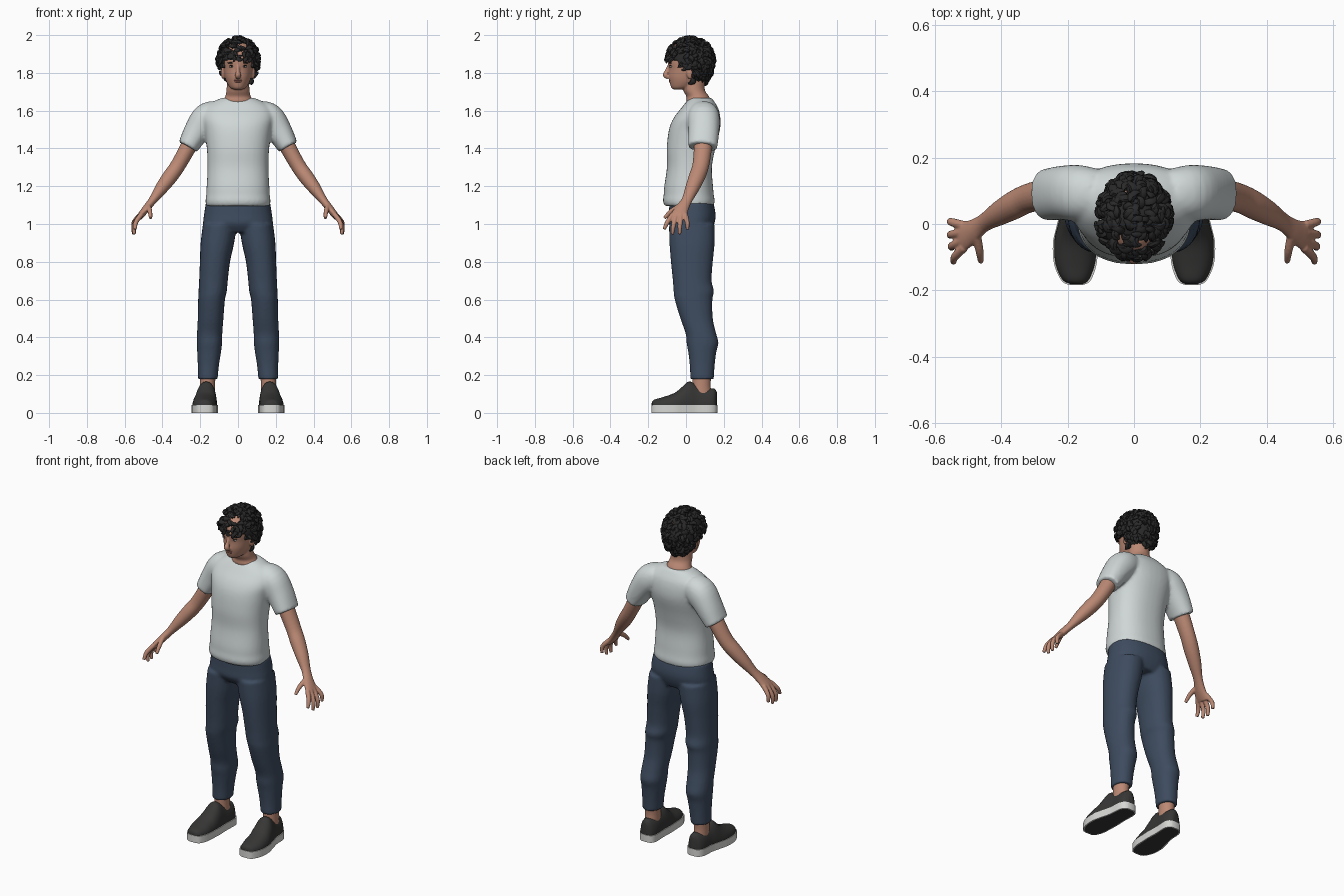
import bpy, bmesh, math, random
from mathutils import Vector, Matrix

if "Cube" in bpy.data.objects:
    bpy.data.objects.remove(bpy.data.objects["Cube"])

random.seed(4)
X, Y, Z = Vector((1, 0, 0)), Vector((0, 1, 0)), Vector((0, 0, 1))


def material(name, rgb):
    m = bpy.data.materials.new(name)
    m.diffuse_color = (*rgb, 1)
    m.use_nodes = True
    m.node_tree.nodes["Principled BSDF"].inputs["Base Color"].default_value = m.diffuse_color
    return m


SKIN = material("skin", (0.50, 0.25, 0.175))
LIP = material("lip", (0.36, 0.14, 0.11))
SHIRT = material("shirt_grey", (0.63, 0.68, 0.68))
DENIM = material("denim_blue", (0.048, 0.072, 0.115))
HAIR = material("hair_black", (0.022, 0.022, 0.023))
SHOE = material("shoe_charcoal", (0.038, 0.037, 0.036))
SOLE = material("sole_white", (0.68, 0.68, 0.66))
EYE = material("eye_white", (0.60, 0.56, 0.53))


def spline(keys, steps):
    """Catmull-Rom interpolation of equal-length tuples."""
    out = []
    for i in range(len(keys) - 1):
        a, b, c, d = (keys[max(0, min(len(keys) - 1, i + k))] for k in (-1, 0, 1, 2))
        for s in range(steps):
            t = s / steps
            out.append([0.5 * (2 * q + (r - p) * t + (2 * p - 5 * q + 4 * r - w) * t * t
                               + (3 * q - p - 3 * r + w) * t ** 3)
                        for p, q, r, w in zip(a, b, c, d)])
    return out + [list(keys[-1])]


def loft(bm, keys, s=1, n=24, steps=4, ref=Y, flat=False, p=2.0):
    """Skin elliptical rings (x, y, z, ru, rv) along a path; s=-1 mirrors in x."""
    path = spline(keys, steps)
    pts = [Vector(k[:3]) for k in path]
    rings = []
    for i, k in enumerate(path):
        t = Z if flat else (pts[min(i + 1, len(pts) - 1)] - pts[max(i - 1, 0)]).normalized()
        v = (ref - t * ref.dot(t)).normalized()
        u = v.cross(t)
        ring = []
        for j in range(n):
            c, d = math.cos(math.tau * j / n), math.sin(math.tau * j / n)
            c, d = (math.copysign(abs(e) ** (2 / p), e) for e in (c, d))
            co = pts[i] + u * c * k[3] + v * d * k[4]
            ring.append(bm.verts.new((co.x * s, co.y, co.z)))
        rings.append(ring)
    for a, b in zip(rings, rings[1:]):
        for j in range(n):
            bm.faces.new((a[j], a[(j + 1) % n], b[(j + 1) % n], b[j]))
    bm.faces.new(rings[0])
    bm.faces.new(rings[-1])


def band(z, rx, front, back, cx=0):
    """Horizontal body ring given its front and back y."""
    return (cx, (front + back) / 2, z, rx, (back - front) / 2)


def blob(bm, loc, size, sub=3):
    return bmesh.ops.create_icosphere(
        bm, subdivisions=sub, radius=1,
        matrix=Matrix.Translation(loc) @ Matrix.Diagonal((*size, 1)))["verts"]


def finish(bm, name, mats, voxel=0, relax=3):
    bmesh.ops.recalc_face_normals(bm, faces=bm.faces)
    me = bpy.data.meshes.new(name)
    bm.to_mesh(me)
    bm.free()
    for m in mats:
        me.materials.append(m)
    ob = bpy.data.objects.new(name, me)
    bpy.context.collection.objects.link(ob)
    bpy.context.view_layer.objects.active = ob
    ob.select_set(True)
    bpy.ops.object.shade_smooth_by_angle(angle=math.radians(45))
    ob.select_set(False)
    if voxel:  # fuse overlapping volumes into one smooth skin
        r = ob.modifiers.new("fuse", 'REMESH')
        r.mode, r.voxel_size, r.use_smooth_shade = 'VOXEL', voxel, True
        f = ob.modifiers.new("relax", 'SMOOTH')
        f.factor, f.iterations = 0.5, relax
    return ob


# Shirt: torso and two sleeves
bm = bmesh.new()
loft(bm, [band(*k) for k in (
    (1.095, .168, -.112, .146), (1.12, .172, -.122, .152), (1.155, .168, -.118, .147),
    (1.20, .166, -.115, .143), (1.30, .161, -.101, .137), (1.40, .165, -.102, .155),
    (1.50, .178, -.090, .180), (1.56, .190, -.066, .182), (1.61, .180, -.028, .172),
    (1.645, .135, .000, .152), (1.668, .085, .022, .135))], n=40, flat=True, p=2.3)
for s in (1, -1):
    loft(bm, [(.11, .09, 1.585, .07, .075), (.165, .093, 1.56, .08, .085),
              (.215, .094, 1.495, .070, .082), (.266, .088, 1.408, .055, .078)], s, p=2.2)
finish(bm, "t_shirt", [SHIRT], 0.009, 5)

# Trousers: hips and two legs
bm = bmesh.new()
loft(bm, [band(*k) for k in ((.955, .165, -.06, .13), (1.0, .184, -.09, .15),
                             (1.05, .180, -.09, .157), (1.115, .170, -.088, .145))],
     n=36, flat=True, p=2.3)
LEG = ((.178, .052, .023, .147, .16), (.25, .056, .020, .152, .157),
       (.32, .063, .012, .160, .153), (.37, .067, .003, .172, .151),
       (.42, .067, -.002, .160, .150), (.50, .068, -.030, .142, .145),
       (.60, .071, -.060, .140, .140), (.645, .075, -.066, .148, .134),
       (.70, .076, -.070, .136, .130), (.80, .080, -.080, .142, .122),
       (.90, .089, -.088, .152, .109), (1.0, .090, -.090, .152, .096))
for s in (1, -1):
    loft(bm, [band(*k) for k in LEG], s, flat=True, p=2.2)
finish(bm, "trousers", [DENIM], 0.009, 3)

# Head, nose, ears and neck
bm = bmesh.new()
loft(bm, [band(*k) for k in (
    (1.712, .022, -.066, -.02), (1.722, .042, -.078, .03), (1.75, .060, -.087, .08),
    (1.78, .070, -.092, .10), (1.82, .077, -.091, .115), (1.86, .081, -.097, .125),
    (1.91, .080, -.090, .125), (1.95, .060, -.060, .10), (1.972, .02, 0, .04))],
     n=36, flat=True)
loft(bm, [band(*k) for k in (
    (1.59, .080, .03, .13), (1.645, .083, .002, .132), (1.675, .068, .002, .122),
    (1.71, .061, -.015, .10), (1.77, .058, -.02, .10))], flat=True)
loft(bm, [(0, -.086, 1.848, .006, .008), (0, -.099, 1.812, .010, .012),
          (0, -.108, 1.789, .016, .015), (0, -.094, 1.774, .013, .010)], n=16)
for s in (1, -1):
    blob(bm, (s * .079, .022, 1.80), (.012, .019, .033))
finish(bm, "head", [SKIN], 0.005, 3)

# Face details
bm = bmesh.new()
blob(bm, (0, -.0835, 1.760), (.022, .007, .0035))
blob(bm, (0, -.0825, 1.753), (.018, .008, .0045))
finish(bm, "lips", [LIP])
for s, side in ((1, "left"), (-1, "right")):
    for part, loc, size, mat in (
            ("eye", (.034, -.080, 1.833), (.013, .007, .0055), EYE),
            ("iris", (.034, -.084, 1.833), (.005, .0045, .005), HAIR),
            ("upper_lid", (.034, -.0815, 1.839), (.016, .0075, .002), HAIR),
            ("eyebrow", (.036, -.083, 1.853), (.020, .007, .004), HAIR)):
        bm = bmesh.new()
        blob(bm, (s * loc[0], *loc[1:]), size, 2)
        finish(bm, f"{side}_{part}", [mat])

# Curly hair: a trimmed cap covered with short curls
CROWN = Vector((0, .022, 1.868))


def hairline(y):
    return 1.862 if y < -.045 else 1.825 if y < .03 else 1.752


def scalp(d):
    return CROWN + Vector((d.x * .099, d.y * .117, d.z * (.108 if d.z > 0 else .15)))


bm = bmesh.new()
for v in blob(bm, (0, 0, 0), (1, 1, 1), 4):
    co = scalp(v.co)
    if co.z < hairline(co.y):
        co = Vector((co.x * .7, .03 + (co.y - .03) * .7, hairline(co.y)))
    v.co = co
count = 0
while count < 270:
    n = Vector([random.gauss(0, 1) for _ in range(3)]).normalized()
    p = scalp(n)
    if p.z < hairline(p.y) + .012:
        continue
    count += 1
    rnd = Vector([random.uniform(-1, 1) for _ in range(3)])
    d = rnd - Z * .5
    d = (d - n * d.dot(n)).normalized()
    e = n.cross(d) * random.choice((-1, 1))
    g = random.uniform(.75, 1.15)
    keys = [(p - n * .006, .008), (p + (d * .010 + n * .008) * g, .012),
            (p + (d * .023 + n * .012 + e * .007) * g, .010),
            (p + (d * .028 + n * .010 + e * .020) * g, .003)]
    loft(bm, [(*c, r * g, r * g * .8) for c, r in keys], n=7, steps=2, ref=n)
finish(bm, "curly_hair", [HAIR])

# Arms with hands
ARM = [(.20, .095, 1.53, .045, .05), (.262, .090, 1.41, .043, .048),
       (.318, .078, 1.31, .040, .044), (.36, .058, 1.25, .040, .043),
       (.405, .033, 1.19, .034, .037), (.452, .004, 1.125, .022, .028),
       (.487, -.022, 1.08, .020, .036), (.515, -.036, 1.045, .017, .045),
       (.524, -.040, 1.028, .012, .042)]
FINGERS = [((.512, -.070, 1.05), (.540, -.098, 1.01), (.545, -.116, .972)),
           ((.515, -.050, 1.05), (.549, -.066, .995), (.549, -.072, .945)),
           ((.517, -.026, 1.05), (.552, -.032, .995), (.552, -.034, .945)),
           ((.515, -.004, 1.05), (.551, .006, 1.01), (.553, .008, .970)),
           ((.475, -.035, 1.095), (.466, -.082, 1.065), (.462, -.114, 1.030))]
for s, side in ((1, "left"), (-1, "right")):
    bm = bmesh.new()
    loft(bm, ARM, s)
    for f in FINGERS:
        loft(bm, [(*c, r, r) for c, r in zip(f, (.014, .0125, .009))], s, n=12)
    finish(bm, f"{side}_arm", [SKIN], 0.004, 3)

# Ankles and shoes: table rows are y, centre x, half width, top z
LAST = [(-.181, .175, .018, .055), (-.168, .175, .040, .070), (-.12, .177, .060, .084),
        (-.06, .177, .064, .106), (-.02, .172, .061, .138), (.015, .168, .056, .166),
        (.06, .163, .050, .150), (.12, .160, .049, .131), (.15, .158, .038, .128),
        (.163, .158, .018, .110)]
for s, side in ((1, "left"), (-1, "right")):
    bm = bmesh.new()
    loft(bm, [band(*k) for k in ((.10, .040, .03, .135, .162), (.15, .040, .035, .13, .162),
                                 (.21, .043, .035, .135, .16))], s, flat=True)
    finish(bm, f"{side}_ankle", [SKIN])

    bm = bmesh.new()
    loft(bm, [(cx, y, .035, w, top - .035) for y, cx, w, top in LAST], s,
         n=28, ref=Z, p=2.3)
    for v in bm.verts:
        v.co.z = max(v.co.z, .03)
    finish(bm, f"{side}_shoe_upper", [SHOE])

    # Sole: extruded footprint with a dark tread inset underneath
    bm = bmesh.new()
    rows = spline(LAST, 4)
    outline = [(cx + w + .004, y * 1.015) for y, cx, w, _ in rows]
    outline += [(cx - w - .004, y * 1.015) for y, cx, w, _ in reversed(rows)]
    base = bm.faces.new([bm.verts.new((x * s, y, 0)) for x, y in outline])
    top = bmesh.ops.extrude_face_region(bm, geom=[base], use_keep_orig=True)["geom"]
    bmesh.ops.translate(bm, vec=(0, 0, .042),
                        verts=[v for v in top if isinstance(v, bmesh.types.BMVert)])
    bmesh.ops.recalc_face_normals(bm, faces=bm.faces)
    bmesh.ops.inset_individual(bm, faces=[base], thickness=.006)
    base.material_index = 1
    finish(bm, f"{side}_sole", [SOLE, SHOE])
